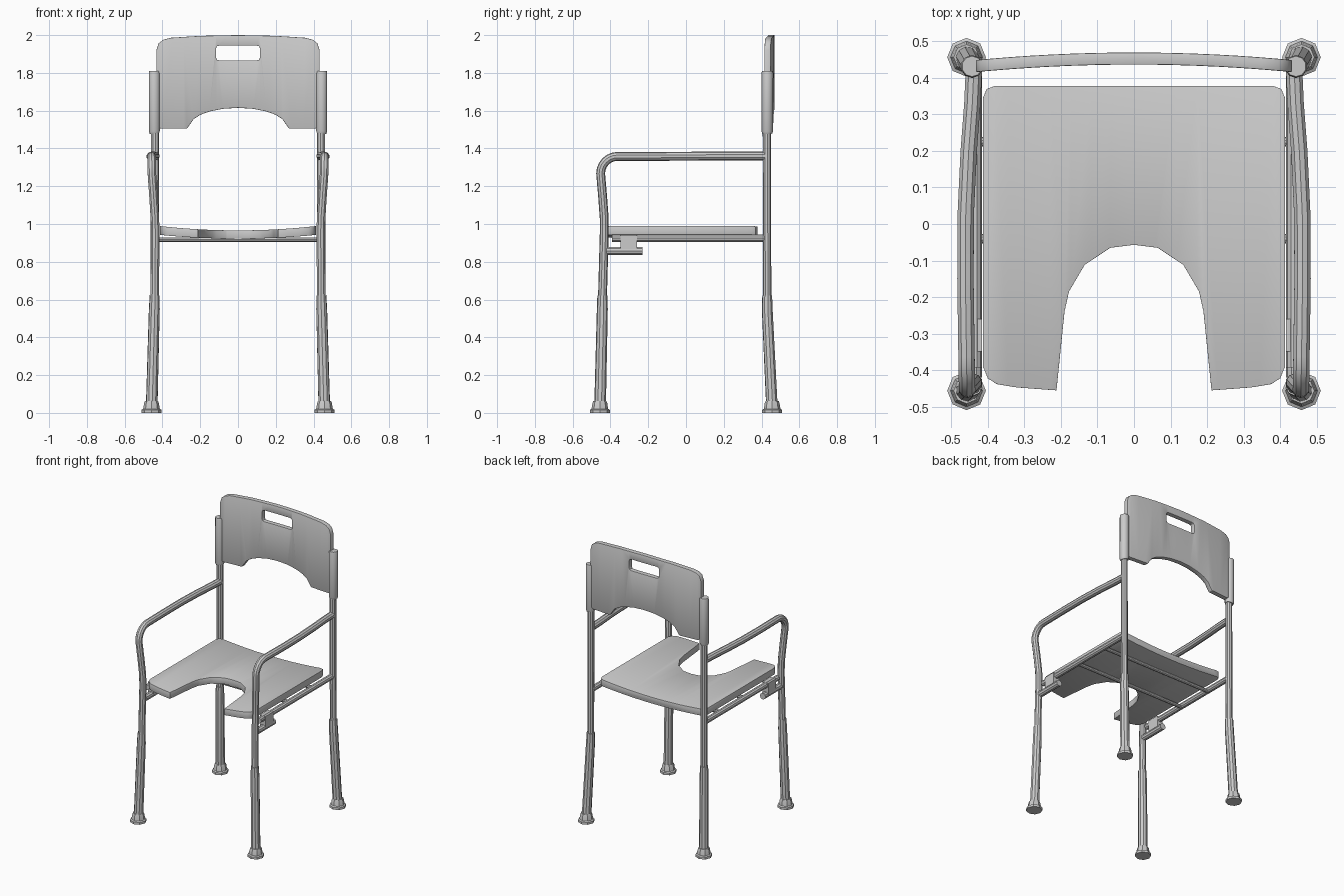
import bpy, bmesh, math
from mathutils import Vector

if "Cube" in bpy.data.objects:
    bpy.data.objects.remove(bpy.data.objects["Cube"])


def finish(ob, angle=35):
    bpy.ops.object.select_all(action='DESELECT')
    ob.select_set(True)
    bpy.context.view_layer.objects.active = ob
    if ob.type == 'CURVE':
        bpy.ops.object.convert(target='MESH')
    for m in list(ob.modifiers):
        bpy.ops.object.modifier_apply(modifier=m.name)
    bpy.ops.object.shade_smooth_by_angle(angle=math.radians(angle))
    return ob


def tube(name, pts, r, radii=None, res=3):
    """Round bar swept along a polyline, with optional radius per point."""
    cu = bpy.data.curves.new(name, 'CURVE')
    cu.dimensions = '3D'
    cu.bevel_depth = r
    cu.bevel_resolution = res
    cu.use_fill_caps = True
    sp = cu.splines.new('POLY')
    sp.points.add(len(pts) - 1)
    for i, p in enumerate(pts):
        sp.points[i].co = (*p, 1)
        sp.points[i].radius = radii[i] / r if radii else 1
    ob = bpy.data.objects.new(name, cu)
    bpy.context.collection.objects.link(ob)
    return finish(ob)


def prism(name, outline, offset):
    """Extrude a closed outline of 3D points along an offset vector."""
    bm = bmesh.new()
    f = bm.faces.new([bm.verts.new(p) for p in outline])
    ext = bmesh.ops.extrude_face_region(bm, geom=[f])['geom']
    bmesh.ops.translate(bm, vec=Vector(offset),
                        verts=[g for g in ext if isinstance(g, bmesh.types.BMVert)])
    bmesh.ops.recalc_face_normals(bm, faces=bm.faces)
    me = bpy.data.meshes.new(name)
    bm.to_mesh(me)
    bm.free()
    ob = bpy.data.objects.new(name, me)
    bpy.context.collection.objects.link(ob)
    return ob


def box(name, lo, hi):
    return prism(name, [(lo[0], lo[1], lo[2]), (hi[0], lo[1], lo[2]), (hi[0], hi[1], lo[2]),
                        (lo[0], hi[1], lo[2])], (0, 0, hi[2] - lo[2]))


def mirrored(half):
    """Close a right-half outline (last point may lie on x = 0) to the left."""
    return half + [(-x, v) for x, v in reversed(half) if x > 0]


def carve(ob, cutters, bevel):
    for cutter, op in cutters:
        cutter.hide_render = True
        m = ob.modifiers.new('cut', 'BOOLEAN')
        m.operation, m.object, m.solver = op, cutter, 'EXACT'
    b = ob.modifiers.new('bevel', 'BEVEL')
    b.width, b.segments, b.limit_method, b.angle_limit = bevel, 2, 'ANGLE', math.radians(50)
    finish(ob)
    for cutter, _ in cutters:
        bpy.data.objects.remove(cutter)


def arc_band(w, lo, hi, n=16):
    """Closed band between two functions across the width."""
    xs = [-w + 2 * w * i / n for i in range(n + 1)]
    return [(x, lo(x)) for x in xs] + [(x, hi(x)) for x in reversed(xs)]


# Seat: dished slab trimmed to a U-shaped outline
band = arc_band(0.46, lambda x: 0.922 + 0.12 * x * x, lambda x: 0.966 + 0.135 * x * x)
seat = prism('seat', [(x, -0.6, z) for x, z in band], (0, 1.2, 0))
half = [(0.0, -0.057), (0.065, -0.065), (0.135, -0.112), (0.178, -0.185), (0.19, -0.24),
        (0.212, -0.455), (0.32, -0.447), (0.375, -0.438), (0.4, -0.422), (0.413, -0.39),
        (0.413, 0.345), (0.403, 0.369), (0.38, 0.378)]
left = [(-x, y) for x, y in reversed(half) if x > 0]
trim = prism('seat_trim', [(x, y, 0.8) for x, y in half + left], (0, 0, 0.4))
carve(seat, [(trim, 'INTERSECT')], 0.008)

# Backrest: curved panel trimmed to outline, with a hand slot
band = arc_band(0.46, lambda x: 0.436 - 0.11 * x * x, lambda x: 0.469 - 0.11 * x * x)
back = prism('backrest', [(x, y, 1.4) for x, y in band], (0, 0, 0.7))
half = [(0.0, 1.615), (0.08, 1.61), (0.15, 1.596), (0.2, 1.578), (0.235, 1.555), (0.27, 1.505),
        (0.41, 1.505), (0.43, 1.52), (0.432, 1.92), (0.42, 1.957), (0.395, 1.976),
        (0.355, 1.986), (0.2, 1.996), (0.0, 2.0)]
left = [(-x, z) for x, z in reversed(half) if x > 0]
trim = prism('back_trim', [(x, 0.2, z) for x, z in half + left], (0, 0.5, 0))
slot_half = [(0.1, 1.866), (0.112, 1.87), (0.116, 1.88), (0.116, 1.93), (0.112, 1.941), (0.1, 1.945)]
slot = prism('slot_cut', [(x, 0.2, z) for x, z in mirrored(slot_half)], (0, 0.5, 0))
carve(back, [(trim, 'INTERSECT'), (slot, 'DIFFERENCE')], 0.009)

for s, side in ((-1, 'left'), (1, 'right')):
    P = lambda pts: [(s * x, y, z) for x, y, z in pts]

    # Rear post and the sleeve holding the backrest
    tube('rear_post_' + side, P([(0.441, 0.43, 0.58), (0.44, 0.428, 1.5)]), 0.022)
    tube('back_sleeve_' + side, P([(0.441, 0.43, 1.48), (0.443, 0.43, 1.492),
                                   (0.443, 0.431, 1.8), (0.443, 0.431, 1.81)]),
         0.03, [0.027, 0.031, 0.031, 0.028])

    # Front leg bending into the armrest
    bend = []
    for i in range(7):
        a = math.radians(15 * i)
        bend.append((0.456 + 0.002 * i / 6, -0.362 - 0.09 * math.cos(a), 1.268 + 0.09 * math.sin(a)))
    tube('front_leg_and_armrest_' + side,
         P([(0.441, -0.443, 0.58), (0.438, -0.433, 0.95), (0.44, -0.433, 1.03), (0.447, -0.441, 1.14)]
           + bend + [(0.461, -0.15, 1.358), (0.46, 0.03, 1.359), (0.452, 0.2, 1.36),
                     (0.442, 0.33, 1.36), (0.438, 0.42, 1.36)]), 0.0235)

    # Telescopic lower legs and octagonal rubber feet
    for f, end in ((-1, 'front'), (1, 'rear')):
        top_y = -0.443 if f < 0 else 0.43
        tube(f'lower_{end}_leg_{side}',
             P([(0.457, f * 0.455, 0.03), (0.443, top_y, 0.55), (0.442, top_y, 0.59),
                (0.441, top_y, 0.622)]), 0.03, [0.031, 0.029, 0.0275, 0.0265])
        tube(f'{end}_foot_{side}',
             P([(0.458, f * 0.456, z) for z in (0, 0.016, 0.021, 0.052, 0.062)]),
             0.05, [0.053, 0.053, 0.044, 0.039, 0.035], res=2)

    # Seat rail with its resting bracket on the front leg
    tube('seat_rail_' + side, P([(0.436, -0.392, 0.925), (0.436, 0.425, 0.925)]), 0.02)
    tube('rail_rest_bar_' + side, P([(0.437, -0.42, 0.858), (0.437, -0.23, 0.858)]), 0.022)
    clip = box('rail_clip_' + side, (s * 0.437 - 0.022, -0.348, 0.865), (s * 0.437 + 0.022, -0.26, 0.943))
    bm = bmesh.new()
    bm.from_mesh(clip.data)
    bmesh.ops.recalc_face_normals(bm, faces=bm.faces)
    bm.to_mesh(clip.data)
    bm.free()

# Crossbars under the seat
for i, y in enumerate((0.225, -0.04)):
    tube(f'seat_crossbar_{i + 1}', [(-0.436, y, 0.917), (0.436, y, 0.917)], 0.013)
